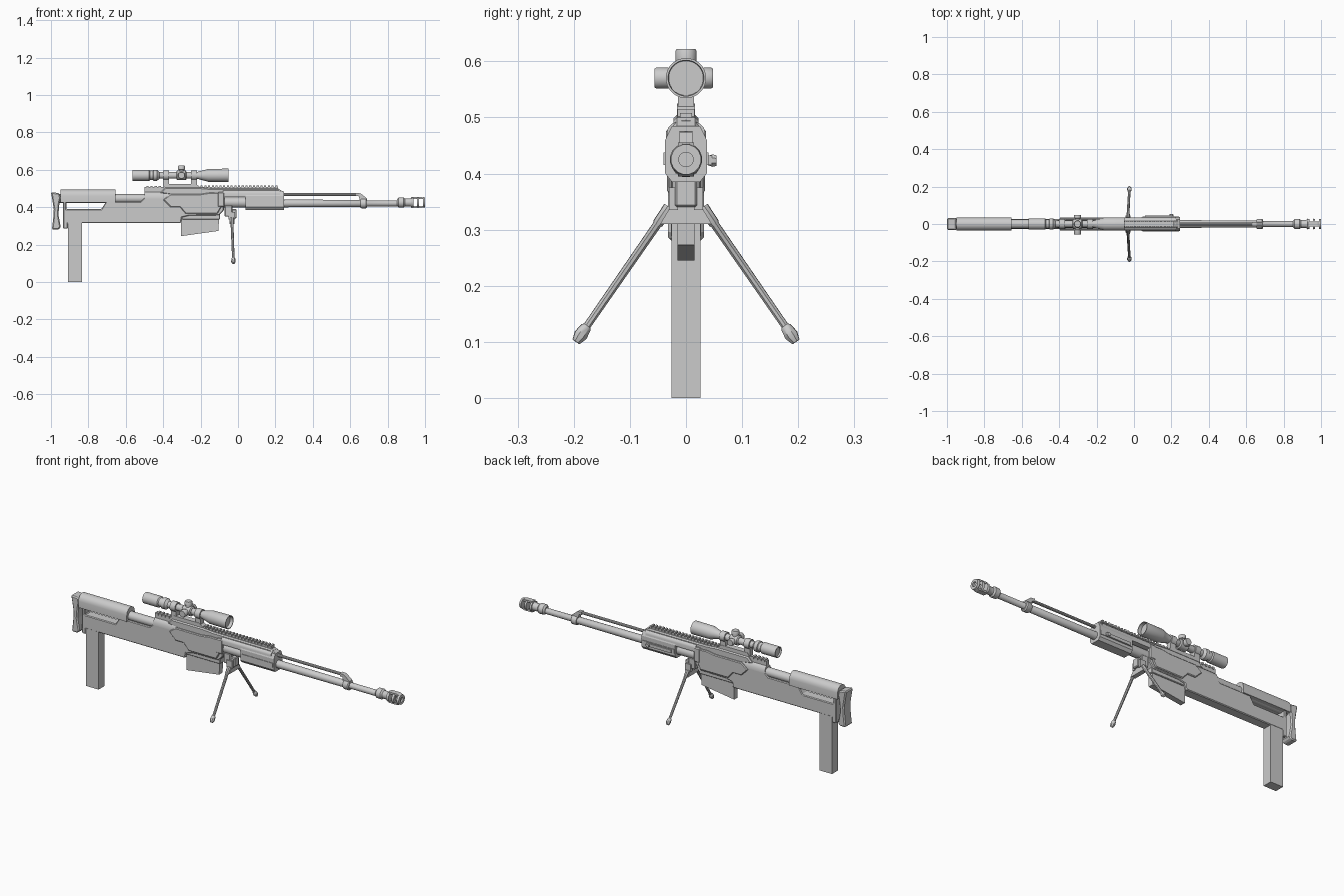
import bpy, bmesh, math
from mathutils import Vector

if "Cube" in bpy.data.objects:
    bpy.data.objects.remove(bpy.data.objects["Cube"])


def finish(name, bm, smooth=False, bevel=0):
    bmesh.ops.recalc_face_normals(bm, faces=bm.faces)
    me = bpy.data.meshes.new(name)
    bm.to_mesh(me)
    bm.free()
    ob = bpy.data.objects.new(name, me)
    bpy.context.collection.objects.link(ob)
    if smooth:
        me.polygons.foreach_set("use_smooth", [True] * len(me.polygons))
        me.set_sharp_from_angle(angle=math.radians(35))
    if bevel:
        m = ob.modifiers.new("bevel", "BEVEL")
        m.width, m.segments, m.limit_method = bevel, 1, "ANGLE"
        m.angle_limit = math.radians(50)
    return ob


def extrude(name, pts, a, b, axis="y", bevel=0, smooth=False):
    """Side profile (x, z) pushed along y, or section (y, z) pushed along x."""
    bm = bmesh.new()
    vs = [bm.verts.new((p, a, q) if axis == "y" else (a, p, q)) for p, q in pts]
    f = bm.faces.new(vs)
    ext = bmesh.ops.extrude_face_region(bm, geom=[f])["geom"]
    d = Vector((0, b - a, 0)) if axis == "y" else Vector((b - a, 0, 0))
    bmesh.ops.translate(bm, vec=d, verts=[v for v in ext if isinstance(v, bmesh.types.BMVert)])
    return finish(name, bm, smooth, bevel)


def box(name, x0, x1, y0, y1, z0, z1, bevel=0):
    return extrude(name, [(x0, z0), (x1, z0), (x1, z1), (x0, z1)], y0, y1, bevel=bevel)


def lathe(name, prof, start=(0, 0, 0), direction=(1, 0, 0), segs=20, smooth=True):
    """Rings of (distance, radius) along a direction; both ends are capped."""
    bm = bmesh.new()
    rot = Vector((0, 0, 1)).rotation_difference(Vector(direction))
    rings = []
    for d, r in prof:
        rings.append([bm.verts.new(Vector(start) + rot @ Vector(
            (r * math.cos(math.tau * (i + .5) / segs), r * math.sin(math.tau * (i + .5) / segs), d)))
            for i in range(segs)])
    for p, q in zip(rings, rings[1:]):
        for i in range(segs):
            j = (i + 1) % segs
            bm.faces.new((p[i], p[j], q[j], q[i]))
    bm.faces.new(rings[0])
    bm.faces.new(rings[-1])
    return finish(name, bm, smooth)


def arch(w, z0, z1, flat=.5, n=8):
    """Section with straight sides and a rounded top."""
    zs = z0 + (z1 - z0) * flat
    return [(-w, z0), (w, z0)] + [(w * math.cos(math.pi * i / n), zs + (z1 - zs) * math.sin(math.pi * i / n))
                                  for i in range(n + 1)]


# stock: butt pad, cheek rest, frame, rear monopod
extrude("butt_pad", [(-1, .48), (-.955, .475), (-.948, .45), (-.955, .42), (-.96, .36), (-.948, .295),
                     (-.958, .28), (-.995, .28), (-.988, .34), (-.985, .39), (-.993, .44)], -.032, .032, bevel=.006)
extrude("cheek_rest", arch(.035, .425, .495), -.95, -.655, "x", smooth=True)
lathe("buffer_tube", [(-.97, .024), (-.48, .024)], (0, 0, .446))
extrude("stock_body", [(-.935, .285), (-.91, .285), (-.91, .315), (-.305, .315), (-.3, .345), (-.26, .355),
                       (-.1, .357), (-.075, .385), (-.075, .45), (-.5, .45), (-.52, .43), (-.705, .43), (-.73, .39),
                       (-.918, .39), (-.918, .43), (-.935, .43)], -.027, .027, bevel=.004)
box("rear_monopod", -.91, -.833, -.026, .026, 0, .33)

# receiver with raised side panels
extrude("receiver", arch(.027, .41, .485), -.5, -.075, "x", smooth=True)
extrude("receiver_top", [(-.42, .475), (-.39, .505), (-.2, .505), (-.14, .5), (.215, .5), (.245, .48), (.245, .455),
                         (-.3, .455)], -.022, .022, bevel=.006)
panel = [(-.4, .44), (-.36, .40), (-.31, .40), (-.28, .365), (-.11, .365), (-.09, .4), (-.075, .41), (-.075, .475),
         (-.15, .478), (-.2, .47), (-.36, .47)]
for s, side in ((-1, "right"), (1, "left")):
    extrude("side_panel_" + side, panel, s * .02, s * .034, bevel=.004)
box("receiver_front_collar", -.11, -.072, -.036, .036, .4, .48, .005)

# handguard, octagonal below with a rounded upper cover
lathe("barrel_shroud", [(-.1, .028), (.06, .028)], (0, 0, .425), segs=12)
extrude("handguard", [(-.025, .385), (.025, .385), (.037, .4), (.037, .46), (.025, .485), (-.025, .485), (-.037, .46),
                      (-.037, .4)], .04, .245, "x")
extrude("handguard_cover", arch(.034, .455, .495), -.08, .225, "x", smooth=True)
for s, side in ((-1, "right"), (1, "left")):
    box("handguard_rib_" + side, .045, .24, s * .034, s * .04, .415, .437)
box("charging_handle", .06, .21, .036, .046, .415, .432)
lathe("charging_knob", [(0, .008), (.012, .012), (.018, .01)], (.2, .036, .423), (0, 1, 0), 8)

# top rail
box("top_rail", -.5, .215, -.011, .011, .48, .508)
for i in range(21):
    x = -.2 + i * .02
    box("rail_tooth", x, x + .011, -.015, .015, .502, .515)
for i in range(4):
    x = -.49 + i * .022
    box("rear_rail_tooth", x, x + .012, -.015, .015, .5, .512)

# barrel, gas tube and gas block
lathe("barrel", [(.2, .021), (.66, .019), (.665, .016), (.93, .016)], (0, 0, .42))
lathe("gas_tube", [(0, .008), (.42, .008)], (.22, 0, .468), segs=10)
lathe("barrel_ring", [(.655, .024), (.66, .027), (.685, .027), (.69, .022)], (0, 0, .42), segs=12)
extrude("gas_block", [(.63, .476), (.655, .474), (.69, .446), (.69, .425), (.655, .425), (.645, .46), (.63, .46)],
        -.012, .012)

# muzzle brake: collar, baffles and top and bottom plates around open ports
lathe("brake_collar", [(.85, .018), (.858, .027), (.885, .028), (.893, .021), (.92, .021), (.93, .027), (.935, .027)],
      (0, 0, .425), segs=16)
for i, x in enumerate((.925, .957, .988)):
    lathe("brake_baffle", [(x, .029), (x + .012, .027), (x + .012, .013), (x + .002, .013)], (0, 0, .425), segs=16)
for s in (-1, 1):
    extrude("brake_plate", [(.925, .425 + s * .02), (.99, .425 + s * .02), (.998, .425 + s * .023),
                            (.98, .425 + s * .03), (.93, .425 + s * .03)], -.014, .014)

# magazine
extrude("magazine", [(-.305, .245), (-.105, .273), (-.1, .36), (-.305, .36)], -.015, .015)
box("magazine_well", -.3, -.095, -.021, .021, .335, .37, .003)

# bipod
box("bipod_mount", -.072, -.03, -.024, .024, .35, .41, .004)
box("bipod_clamp", -.05, -.008, -.02, .02, .34, .39, .004)
extrude("bipod_yoke", [(-.022, .35), (.022, .35), (.046, .31), (-.046, .31)], -.045, -.02, "x")
for s, side in ((-1, "right"), (1, "left")):
    top = Vector((-.033, s * .03, .34))
    d = Vector((-.024, s * .196, .1)) - top
    n = d.length
    lathe("bipod_leg_" + side, [(0, .011), (n * .12, .01), (n * .13, .008), (n * .88, .007), (n * .89, .01),
                                (n * .95, .013), (n, .008)], top, d, 8)
    box("bipod_hinge_" + side, -.05, -.015, s * .014, s * .03, .335, .375)

# scope mount and rings
extrude("scope_mount", [(-.4, .505), (-.2, .505), (-.225, .525), (-.385, .525)], -.016, .016)
for x in (-.4, -.25):
    box("ring_post", x, x + .032, -.014, .014, .51, .556)
    lathe("scope_ring", [(x, .026), (x + .032, .026)], (0, 0, .57), segs=16)

# scope with recessed lenses, and its turrets
lathe("scope_tube", [(-.555, .025), (-.564, .026), (-.564, .03), (-.475, .03), (-.47, .025), (-.455, .025),
                     (-.452, .03), (-.432, .029), (-.42, .018), (-.22, .018), (-.165, .033), (-.16, .035),
                     (-.052, .036), (-.052, .032), (-.07, .031)], (0, 0, .57), segs=24)
for name, d, n in (("elevation", (0, 0, 1), .052), ("windage", (0, 1, 0), .048), ("parallax", (0, -1, 0), .056)):
    lathe(name + "_turret", [(0, .015), (.03, .015), (.031, .019), (n - .003, .019), (n, .017)],
          (-.302, 0, .57), d, 16)
lathe("turret_housing", [(-.33, .02), (-.325, .026), (-.28, .026), (-.275, .02)], (0, 0, .57), segs=16)
